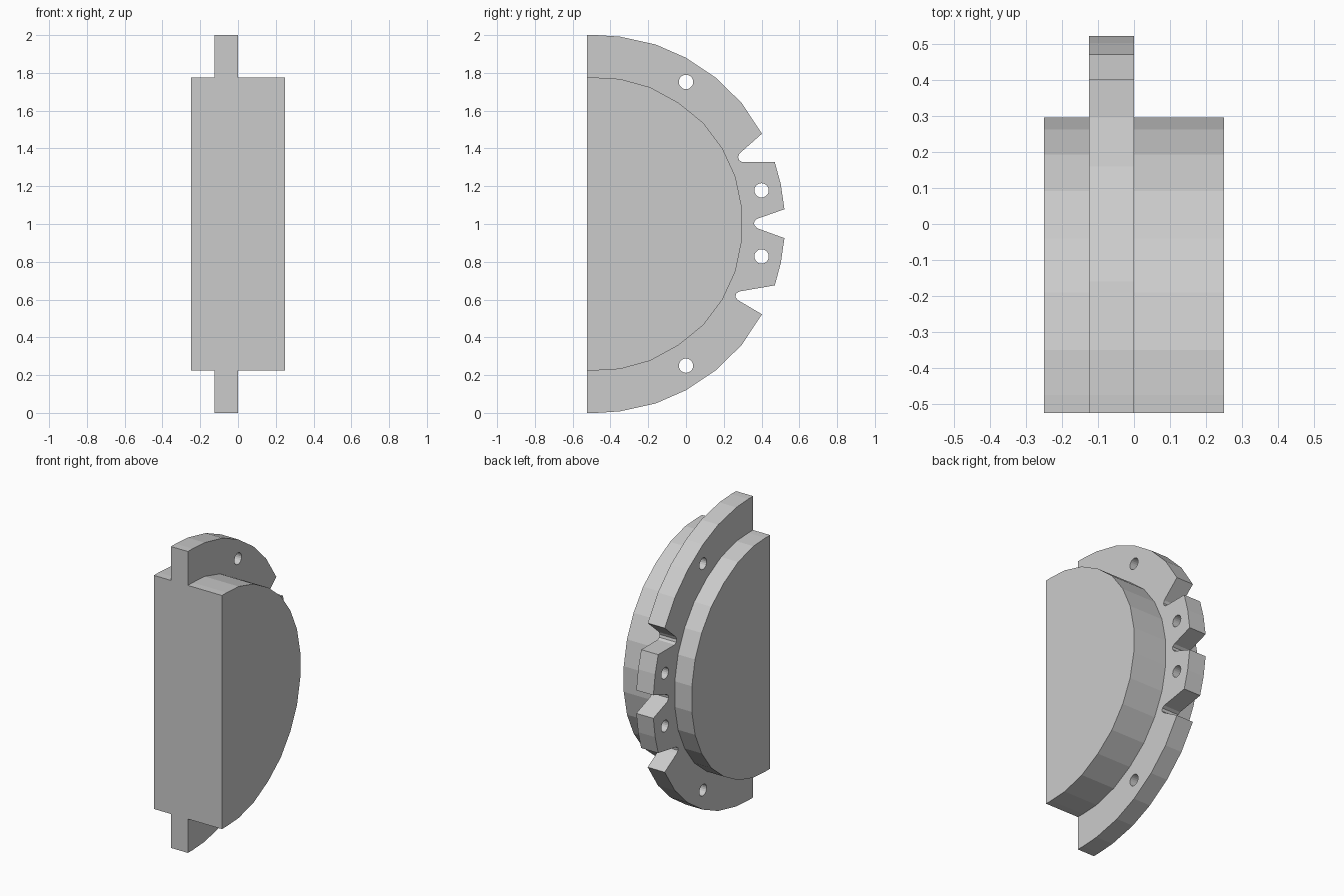
import bpy, bmesh, math

if "Cube" in bpy.data.objects:
    bpy.data.objects.remove(bpy.data.objects["Cube"])


def extrude_yz(name, points, x0, x1):
    """Solid made by extruding a (y, z) outline along x."""
    bm = bmesh.new()
    face = bm.faces.new([bm.verts.new((x0, y, z)) for y, z in points])
    ext = bmesh.ops.extrude_face_region(bm, geom=[face])
    moved = [g for g in ext["geom"] if isinstance(g, bmesh.types.BMVert)]
    bmesh.ops.translate(bm, verts=moved, vec=(x1 - x0, 0, 0))
    bmesh.ops.recalc_face_normals(bm, faces=bm.faces)
    mesh = bpy.data.meshes.new(name)
    bm.to_mesh(mesh)
    bm.free()
    obj = bpy.data.objects.new(name, mesh)
    bpy.context.collection.objects.link(obj)
    return obj


def combine(target, tool, operation):
    """Apply a boolean and discard the tool object."""
    mod = target.modifiers.new(operation, 'BOOLEAN')
    mod.operation = operation
    mod.solver = 'EXACT'
    mod.object = tool
    bpy.context.view_layer.objects.active = target
    bpy.ops.object.modifier_apply(modifier=mod.name)
    bpy.data.objects.remove(tool)


def mirror_z(points):
    return [(y, 2 - z) for y, z in reversed(points)]


# Flange outline: faceted arc with three rounded notches
arc = [(-0.525, 2.0), (-0.475, 2.0), (-0.35, 1.992), (-0.16, 1.95),
       (0.0, 1.88), (0.16, 1.773), (0.295, 1.64), (0.402, 1.478)]
tooth = [(0.47, 1.328), (0.502, 1.21), (0.521, 1.078)]
upper_notch = [(0.283, 1.373), (0.276, 1.355), (0.281, 1.338), (0.297, 1.328)]
middle_notch = [(0.378, 1.028), (0.362, 1.015), (0.36, 0.998), (0.376, 0.978)]
lower_notch = [(0.283, 0.643), (0.265, 0.632), (0.262, 0.613), (0.275, 0.597)]
outline = (arc + upper_notch + tooth + middle_notch
           + [(y, z + 0.003) for y, z in mirror_z(tooth)]
           + lower_notch + mirror_z(arc))
flange = extrude_yz("notched_flange_body", outline, -0.125, 0.0)

# Bolt holes through the flange
for y, z in [(0, 1.752), (0.4, 1.178), (0.4, 0.828), (0, 0.25)]:
    ring = [(y + 0.038 * math.cos(i * math.tau / 20),
             z + 0.038 * math.sin(i * math.tau / 20)) for i in range(20)]
    combine(flange, extrude_yz("hole_cutter", ring, -0.3, 0.3), 'DIFFERENCE')

# Thick half-disc core merged with the flange
half = [(-0.525, 1.775), (-0.475, 1.775), (-0.35, 1.768), (-0.19, 1.724),
        (-0.04, 1.642), (0.092, 1.535), (0.193, 1.4), (0.262, 1.25),
        (0.296, 1.085)]
core = extrude_yz("half_disc_core", half + mirror_z(half), -0.25, 0.25)
combine(flange, core, 'UNION')
